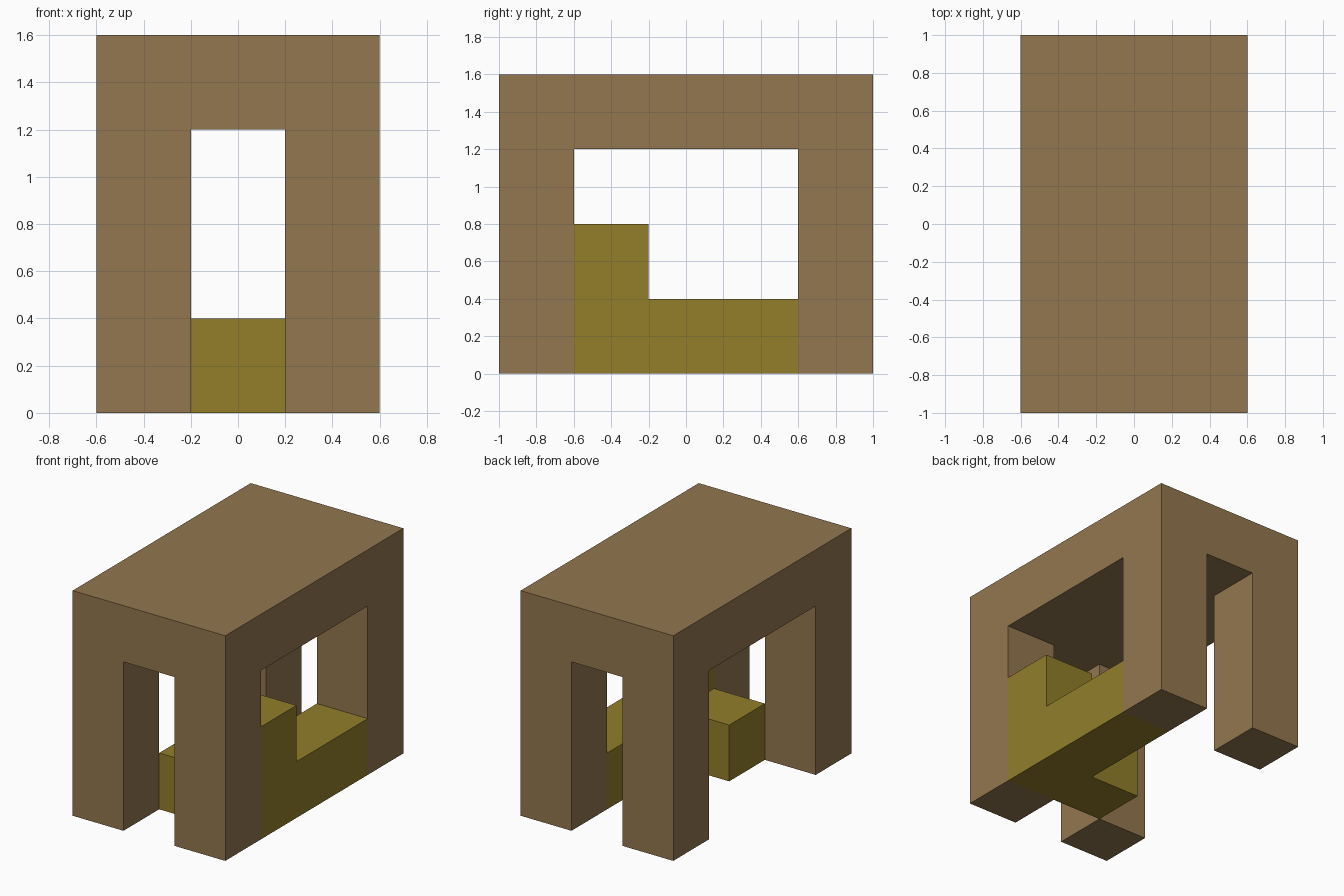
import bpy
import bmesh
from mathutils import Vector

U = 0.4  # module size: every part is a multiple of this

if "Cube" in bpy.data.objects:
    bpy.data.objects.remove(bpy.data.objects["Cube"], do_unlink=True)


def make_material(name, rgb):
    mat = bpy.data.materials.new(name)
    mat.use_nodes = True
    colour = (*rgb, 1.0)
    mat.diffuse_color = colour
    mat.node_tree.nodes["Principled BSDF"].inputs["Base Color"].default_value = colour
    return mat


def finish(name, bm, mat):
    bmesh.ops.recalc_face_normals(bm, faces=bm.faces)
    mesh = bpy.data.meshes.new(name)
    bm.to_mesh(mesh)
    bm.free()
    mesh.materials.append(mat)
    obj = bpy.data.objects.new(name, mesh)
    bpy.context.collection.objects.link(obj)
    return obj


def add_box(bm, low, high):
    low, high = Vector(low), Vector(high)
    verts = bmesh.ops.create_cube(bm, size=1)["verts"]
    bmesh.ops.scale(bm, vec=high - low, verts=verts)
    bmesh.ops.translate(bm, vec=(low + high) / 2, verts=verts)


brown = make_material("brown", (0.292, 0.184, 0.078))
olive = make_material("olive yellow", (0.287, 0.209, 0.024))

# Table frame: a slab scored along the leg lines, corners pulled down as legs
bm = bmesh.new()
add_box(bm, (-1.5 * U, -2.5 * U, 3 * U), (1.5 * U, 2.5 * U, 4 * U))
for axis, offset in ((Vector((1, 0, 0)), 0.5 * U), (Vector((0, 1, 0)), 1.5 * U)):
    for side in (-1, 1):
        bmesh.ops.bisect_plane(bm, geom=bm.verts[:] + bm.edges[:] + bm.faces[:],
                               plane_co=axis * offset * side, plane_no=axis)
bm.normal_update()
corners = []
for face in bm.faces:
    c = face.calc_center_median()
    if face.normal.z < -0.9 and abs(c.x) > 0.5 * U and abs(c.y) > 1.5 * U:
        corners.append(face)
legs = bmesh.ops.extrude_discrete_faces(bm, faces=corners)["faces"]
feet = {v for face in legs for v in face.verts}
bmesh.ops.translate(bm, vec=(0, 0, -3 * U), verts=list(feet))
bmesh.ops.dissolve_limit(bm, angle_limit=0.01, verts=bm.verts, edges=bm.edges)
finish("table_frame", bm, brown)

# Side rail with a raised front step, between the two legs on the left
bm = bmesh.new()
profile = [(-1.5, 0), (1.5, 0), (1.5, 1), (-0.5, 1), (-0.5, 2), (-1.5, 2)]
face = bm.faces.new([bm.verts.new((0.5 * U, y * U, z * U)) for y, z in profile])
side = bmesh.ops.extrude_face_region(bm, geom=[face], use_keep_orig=True)["geom"]
bmesh.ops.translate(bm, vec=(U, 0, 0),
                    verts=[g for g in side if isinstance(g, bmesh.types.BMVert)])
finish("side_rail", bm, olive)

# Low block standing inside, against the rail's raised end
bm = bmesh.new()
add_box(bm, (-0.5 * U, -1.5 * U, 0), (0.5 * U, -0.5 * U, U))
finish("inner_block", bm, olive)
